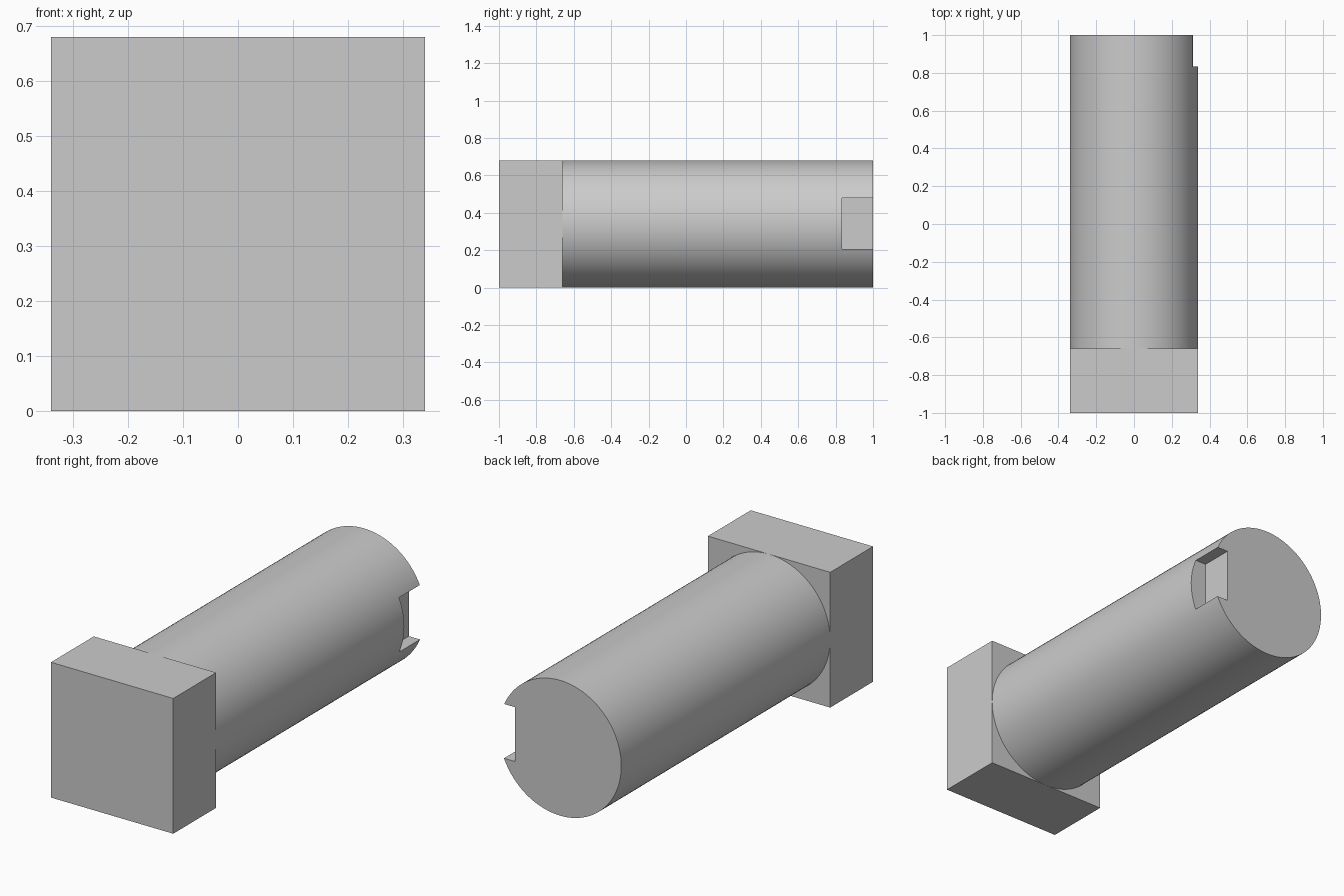
import bpy
import math

HALF = 0.34          # half width of the head, also the shank radius
HEAD_BACK = -0.66    # where the head meets the shank

default = bpy.data.objects.get("Cube")
if default:
    bpy.data.objects.remove(default, do_unlink=True)

grey = bpy.data.materials.new("plain_grey")
grey.use_nodes = True
colour = (0.6, 0.6, 0.6, 1)
grey.diffuse_color = colour
grey.node_tree.nodes["Principled BSDF"].inputs["Base Color"].default_value = colour


def box(name, low, high):
    """Axis-aligned box between two corners."""
    centre = [(a + b) / 2 for a, b in zip(low, high)]
    bpy.ops.mesh.primitive_cube_add(size=1, location=centre)
    obj = bpy.context.object
    obj.name = name
    obj.scale = [b - a for a, b in zip(low, high)]
    bpy.ops.object.transform_apply(location=False, rotation=False, scale=True)
    obj.data.materials.append(grey)
    return obj


# Square head
box("head", (-HALF, -1, 0), (HALF, HEAD_BACK, 2 * HALF))

# Round shank lying along y
bpy.ops.mesh.primitive_cylinder_add(
    vertices=96, radius=HALF, depth=1 - HEAD_BACK,
    location=(0, (1 + HEAD_BACK) / 2, HALF), rotation=(math.pi / 2, 0, 0))
shank = bpy.context.object
shank.name = "shank"
shank.data.materials.append(grey)

# Keyway cut into the left side at the back end
cutter = box("keyway_cutter", (0.25, 0.835, 0.205), (0.5, 1.1, 0.478))
cut = shank.modifiers.new("keyway", "BOOLEAN")
cut.operation = "DIFFERENCE"
cut.solver = "EXACT"
cut.object = cutter

bpy.ops.object.select_all(action="DESELECT")
shank.select_set(True)
bpy.context.view_layer.objects.active = shank
bpy.ops.object.modifier_apply(modifier=cut.name)
bpy.data.objects.remove(cutter, do_unlink=True)
bpy.ops.object.shade_smooth_by_angle(angle=math.radians(30))
